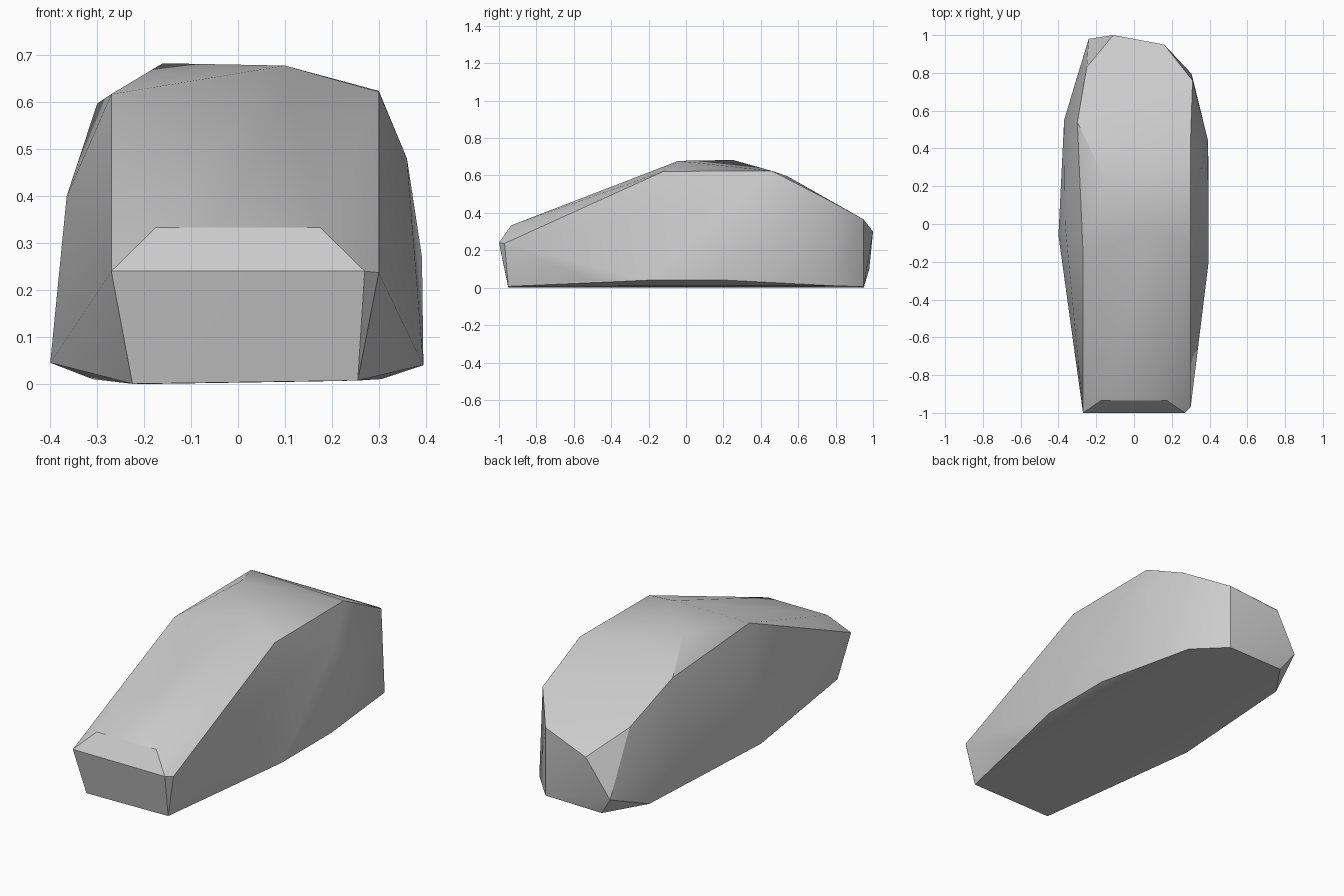
import bpy
import bmesh
from math import radians


def make_material(name, colour):
    """One flat colour for viewport and render."""
    material = bpy.data.materials.new(name)
    material.use_nodes = True
    material.diffuse_color = colour
    shader = material.node_tree.nodes["Principled BSDF"]
    shader.inputs["Base Color"].default_value = colour
    return material


def make_hull(name, corner_groups, material):
    """Wrap a closed convex shell around groups of corner points."""
    mesh = bpy.data.meshes.new(name)
    shell = bmesh.new()
    for group in corner_groups:
        for corner in group:
            shell.verts.new(corner)
    result = bmesh.ops.convex_hull(shell, input=shell.verts[:])
    unused = set(result["geom_interior"]) | set(result["geom_unused"])
    loose = [item for item in unused if isinstance(item, bmesh.types.BMVert)]
    bmesh.ops.delete(shell, geom=loose, context="VERTS")
    bmesh.ops.recalc_face_normals(shell, faces=shell.faces[:])
    shell.to_mesh(mesh)
    shell.free()

    hull = bpy.data.objects.new(name, mesh)
    bpy.context.collection.objects.link(hull)
    mesh.materials.append(material)
    bpy.ops.object.select_all(action="DESELECT")
    hull.select_set(True)
    bpy.context.view_layer.objects.active = hull
    bpy.ops.object.shade_smooth_by_angle(angle=radians(30))
    return hull


default_cube = bpy.data.objects.get("Cube")
if default_cube:
    bpy.data.objects.remove(default_cube, do_unlink=True)

# Nose: blunt front plate with a bevelled upper lip
nose = [(side * .27, -1, .24) for side in (-1, 1)]
nose += [(side * .175, -.935, .333) for side in (-1, 1)]
nose += [(.3, -.97, .237), (-.225, -.95, 0), (.255, -.95, .007)]

# Roof: sloped front rising to a flat crown, then falling to the tail
roof = [(-.27, -.147, .617), (.3, -.12, .622), (.1, -.04, .678),
        (-.16, .25, .683), (.3, .46, .624), (-.3, .54, .597)]

# Tail: uneven faceted rear end
tail = [(.31, .76, .47), (-.25, .83, .43), (.16, .95, .365),
        (-.11, 1, .3), (-.24, .98, .1), (.16, .95, .005),
        (-.17, .95, 0), (.305, .795, .01), (-.31, .75, .01)]

# Flanks: widest points of both sides and the lifted lower edges
left_flank = [(.34, -.52, .04), (.395, -.2, .04), (.395, .22, .04),
              (.392, .44, .27), (.36, .3, .48)]
right_flank = [(-.4, -.06, .045), (-.365, 0, .4), (-.37, .55, .25)]

grey = make_material("plain_grey", (.6, .6, .6, 1))
make_hull("body_shell", (nose, roof, tail, left_flank, right_flank), grey)
